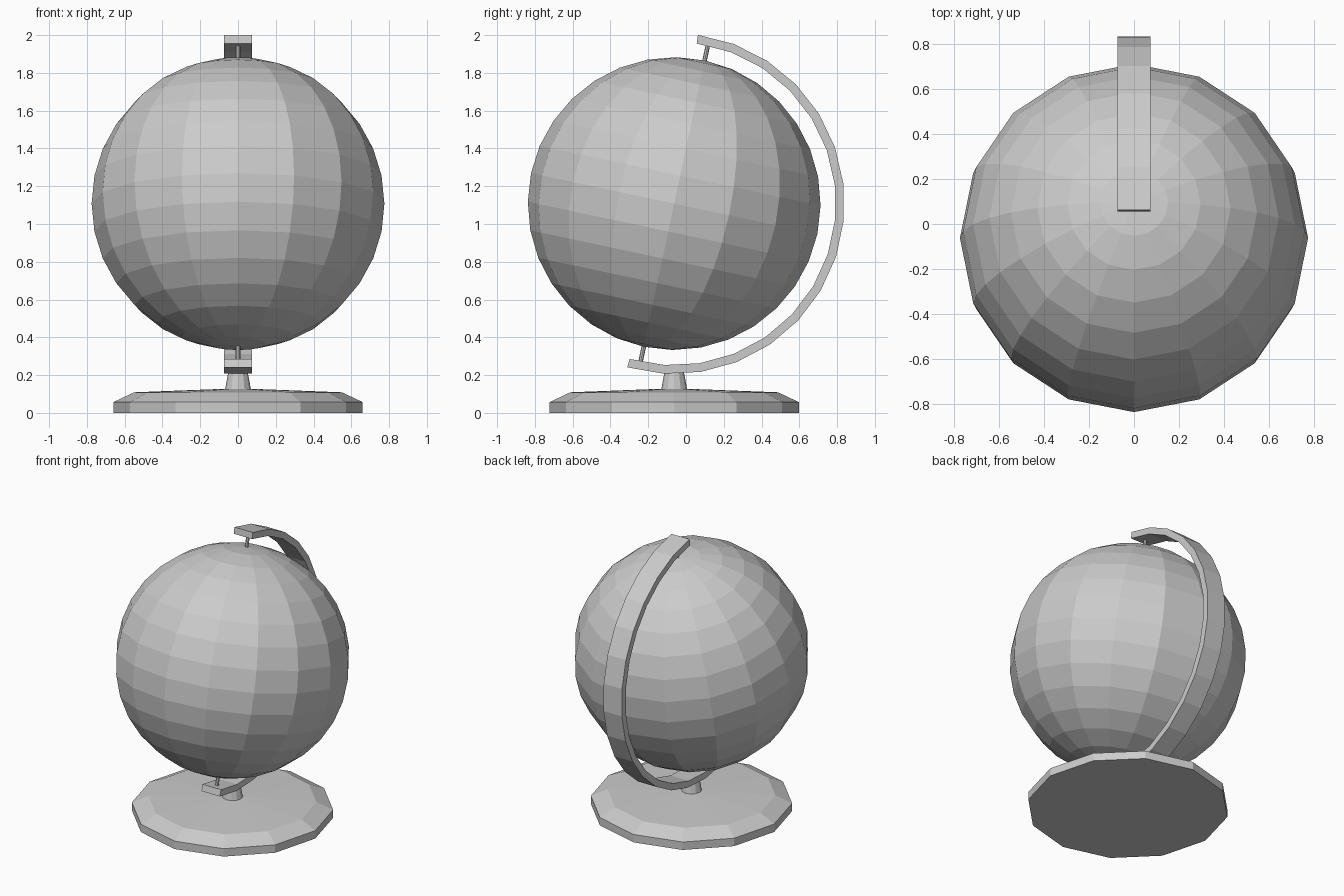
import bpy, bmesh
from math import sin, cos, radians, pi
from mathutils import Matrix, Vector

if "Cube" in bpy.data.objects:
    bpy.data.objects.remove(bpy.data.objects["Cube"])

CENTRE = Vector((0, -0.0625, 1.108))
TILT = Matrix.Rotation(radians(-12), 4, 'X')


def finish(name, bm, matrix=Matrix()):
    bmesh.ops.recalc_face_normals(bm, faces=bm.faces)
    mesh = bpy.data.meshes.new(name)
    bm.to_mesh(mesh)
    bm.free()
    obj = bpy.data.objects.new(name, mesh)
    obj.matrix_world = matrix
    bpy.context.collection.objects.link(obj)
    return obj


def lathe(name, profile, sides, matrix):
    bm = bmesh.new()
    rings = [[bm.verts.new((r * cos(2 * pi * i / sides), r * sin(2 * pi * i / sides), z))
              for i in range(sides)] for r, z in profile]
    for a, b in zip(rings, rings[1:]):
        for i in range(sides):
            j = (i + 1) % sides
            bm.faces.new((a[i], a[j], b[j], b[i]))
    bm.faces.new(rings[0])
    bm.faces.new(rings[-1])
    return finish(name, bm, matrix)


tilted = Matrix.Translation(CENTRE) @ TILT

# Faceted ball on the tilted axis
bm = bmesh.new()
bmesh.ops.create_uvsphere(bm, u_segments=16, v_segments=16, radius=0.775)
finish("globe_ball", bm, tilted)

# Axis pins at both poles
for name, sign in (("top_pin", 1), ("bottom_pin", -1)):
    lathe(name, [(0.012, sign * 0.75), (0.012, sign * 0.87)], 8, tilted)

# Curved arm: rectangular section swept from pole to pole behind the ball
bm = bmesh.new()
half, inner, outer, steps = 0.073, 0.856, 0.902, 15
sections = []
for k in range(steps + 1):
    a = radians(8 + 188 * k / steps)
    sections.append([bm.verts.new((x, r * sin(a), r * cos(a)))
                     for x, r in ((-half, inner), (half, inner), (half, outer), (-half, outer))])
for a, b in zip(sections, sections[1:]):
    for i in range(4):
        j = (i + 1) % 4
        bm.faces.new((a[i], a[j], b[j], b[i]))
bm.faces.new(sections[0])
bm.faces.new(sections[-1])
finish("curved_arm", bm, Matrix.Translation(CENTRE))

# Twelve-sided foot with a short tapered stem
foot = Matrix.Translation((0, CENTRE.y, 0))
lathe("base_foot", [(0.66, 0), (0.66, 0.057), (0.55, 0.109), (0.06, 0.128)], 12, foot)
lathe("base_stem", [(0.07, 0.115), (0.05, 0.225)], 12, foot)
